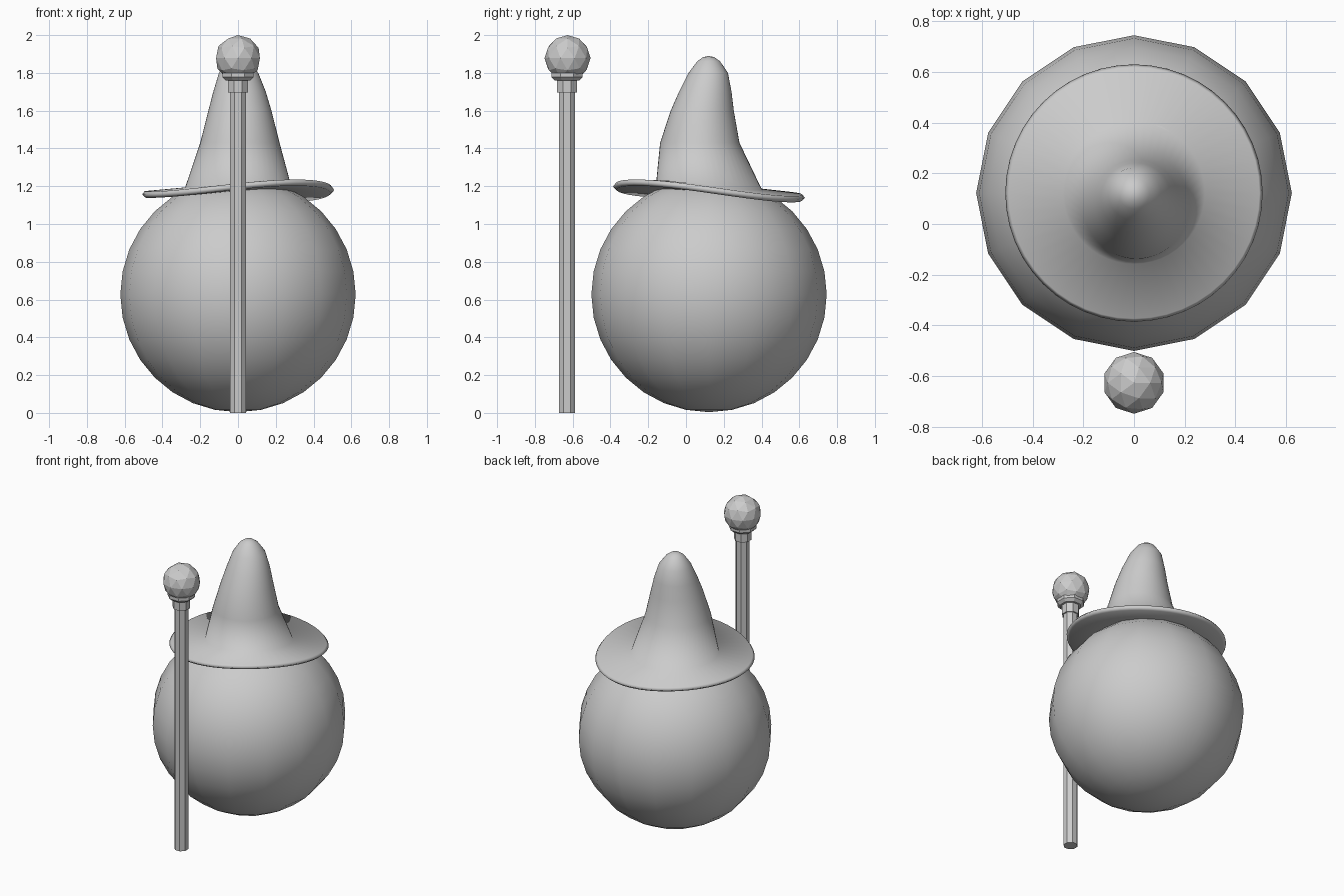
import bpy, bmesh
from math import sin, cos, pi

cube = bpy.data.objects.get("Cube")
if cube:
    bpy.data.objects.remove(cube, do_unlink=True)

grey = bpy.data.materials.new("plain grey")
grey.use_nodes = True
COLOUR = (0.6, 0.6, 0.6, 1)
grey.diffuse_color = COLOUR
grey.node_tree.nodes["Principled BSDF"].inputs["Base Color"].default_value = COLOUR


def finish(name, bm, smooth):
    bmesh.ops.recalc_face_normals(bm, faces=bm.faces)
    for f in bm.faces:
        f.smooth = smooth
    mesh = bpy.data.meshes.new(name)
    bm.to_mesh(mesh)
    bm.free()
    mesh.materials.append(grey)
    ob = bpy.data.objects.new(name, mesh)
    bpy.context.collection.objects.link(ob)
    return ob


def loft(name, rings, smooth, cap_start=True, tip=None):
    """Skin a list of rings of points, closing the ends with a face or a tip."""
    bm = bmesh.new()
    loops = [[bm.verts.new(p) for p in ring] for ring in rings]
    n = len(loops[0])
    for a, b in zip(loops, loops[1:]):
        for i in range(n):
            j = (i + 1) % n
            bm.faces.new((a[i], a[j], b[j], b[i]))
    if cap_start:
        bm.faces.new(loops[0])
    if tip:
        top = bm.verts.new(tip)
        for i in range(n):
            bm.faces.new((loops[-1][i], loops[-1][(i + 1) % n], top))
    else:
        bm.faces.new(loops[-1])
    return finish(name, bm, smooth)


# Round body
bm = bmesh.new()
bmesh.ops.create_uvsphere(bm, u_segments=16, v_segments=16, radius=0.623)
body = finish("body", bm, True)
body.location = (0, 0.122, 0.627)

# Hat: wavy brim running up into a slightly bent crown
N = 48
HAT_Y = 0.122
ANGLES = [2 * pi * i / N for i in range(N)]


def wave(t):
    return 0.012 * cos(t) - 0.03 * sin(t) - 0.02 * sin(2 * t)


def hat_ring(r, z, x=0.0, y=HAT_Y, sway=0.0):
    return [(x + r * cos(t), y + r * sin(t), z + sway * wave(t)) for t in ANGLES]


hat_rings = [
    hat_ring(0.30, 1.16, sway=0.6),
    hat_ring(0.49, 1.152, sway=1),
    hat_ring(0.508, 1.168, sway=1),
    hat_ring(0.495, 1.185, sway=1),
    hat_ring(0.28, 1.20, sway=0.6),
]
# crown sections: radius, height, centre x, centre y
for r, z, x, y in [(0.21, 1.43, 0.01, 0.073), (0.167, 1.6, 0.01, 0.086),
                   (0.139, 1.7, 0.008, 0.102), (0.104, 1.8, 0.003, 0.118),
                   (0.06, 1.862, 0, 0.12), (0.03, 1.883, 0, 0.12)]:
    hat_rings.append(hat_ring(r, z, x, y))
loft("hat", hat_rings, True, tip=(0, 0.12, 1.89))

# Staff: eight-sided pole with collar and flared cup
STAFF_Y = -0.63


def lathe(name, profile, sides=8):
    rings = [[(r * cos(2 * pi * (i + 0.5) / sides),
               STAFF_Y + r * sin(2 * pi * (i + 0.5) / sides), z)
              for i in range(sides)] for r, z in profile]
    return loft(name, rings, False)


lathe("staff_pole", [(0.046, 0), (0.046, 1.77)])
lathe("staff_collar", [(0.056, 1.695), (0.056, 1.765)])
lathe("staff_cup", [(0.07, 1.76), (0.09, 1.778), (0.09, 1.80), (0.075, 1.81)])

# Faceted ball on the staff
bm = bmesh.new()
bmesh.ops.create_icosphere(bm, subdivisions=2, radius=0.122)
ball = finish("staff_ball", bm, False)
ball.location = (0, STAFF_Y + 0.003, 1.878)
